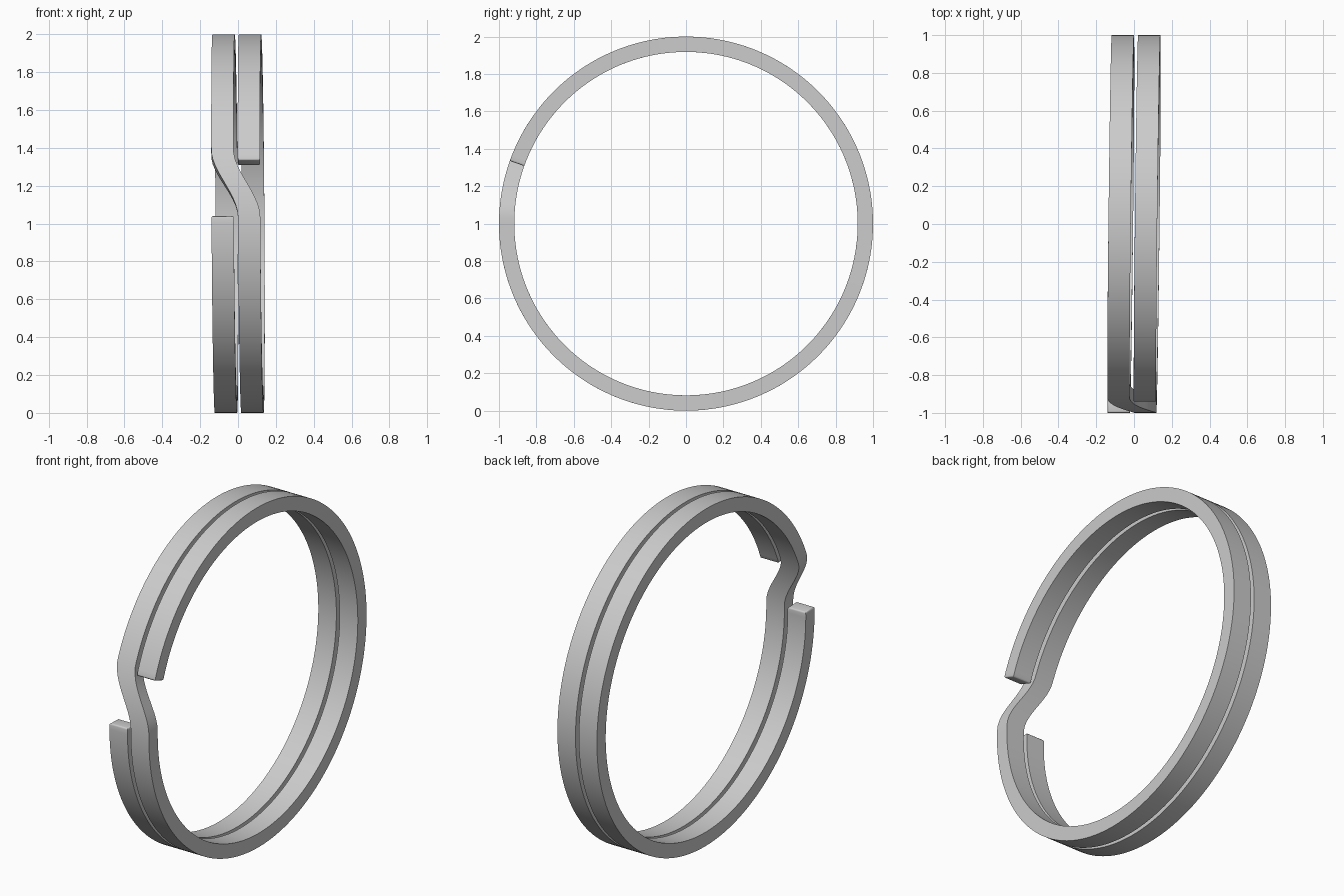
import bpy, bmesh, math

if "Cube" in bpy.data.objects:
    bpy.data.objects.remove(bpy.data.objects["Cube"])

R_OUT, R_IN = 1.0, 0.918
HALF_W = 0.059
START, END = -2.3, 700.4      # sweep angle: 0 = front, 90 = bottom, 270 = top
CROSS_A, CROSS_B = 337.0, 358.0
STEP = 2.0


def coil_x(a):
    # side-by-side coils with a slight tilt and an S-bend between them
    t = min(max((a - CROSS_A) / (CROSS_B - CROSS_A), 0), 1)
    return -0.07 + 0.14 * t * t * (3 - 2 * t) + 0.0125 * math.cos(math.radians(a - 150))


def section(bm, a):
    r, x = math.radians(a), coil_x(a)
    corners = [(-HALF_W, R_IN), (HALF_W, R_IN), (HALF_W, R_OUT), (-HALF_W, R_OUT)]
    return [bm.verts.new((x + dx, -rad * math.cos(r), 1 - rad * math.sin(r))) for dx, rad in corners]


# flat wire swept through two turns
bm = bmesh.new()
n = round((END - START) / STEP)
rings = [section(bm, START + (END - START) * i / n) for i in range(n + 1)]
for p, q in zip(rings, rings[1:]):
    for k in range(4):
        m = (k + 1) % 4
        bm.faces.new((p[k], p[m], q[m], q[k]))
caps = [bm.faces.new(rings[0][::-1]), bm.faces.new(rings[-1])]
bmesh.ops.recalc_face_normals(bm, faces=bm.faces)

# slightly rounded wire ends
bmesh.ops.bevel(bm, geom=[e for f in caps for e in f.edges], offset=0.01,
                segments=3, profile=0.5, affect='EDGES')
mesh = bpy.data.meshes.new("split_ring")
bm.to_mesh(mesh)
bm.free()
ring = bpy.data.objects.new("split_ring", mesh)
bpy.context.collection.objects.link(ring)
bpy.context.view_layer.objects.active = ring
ring.select_set(True)
bpy.ops.object.shade_smooth_by_angle(angle=math.radians(35))
